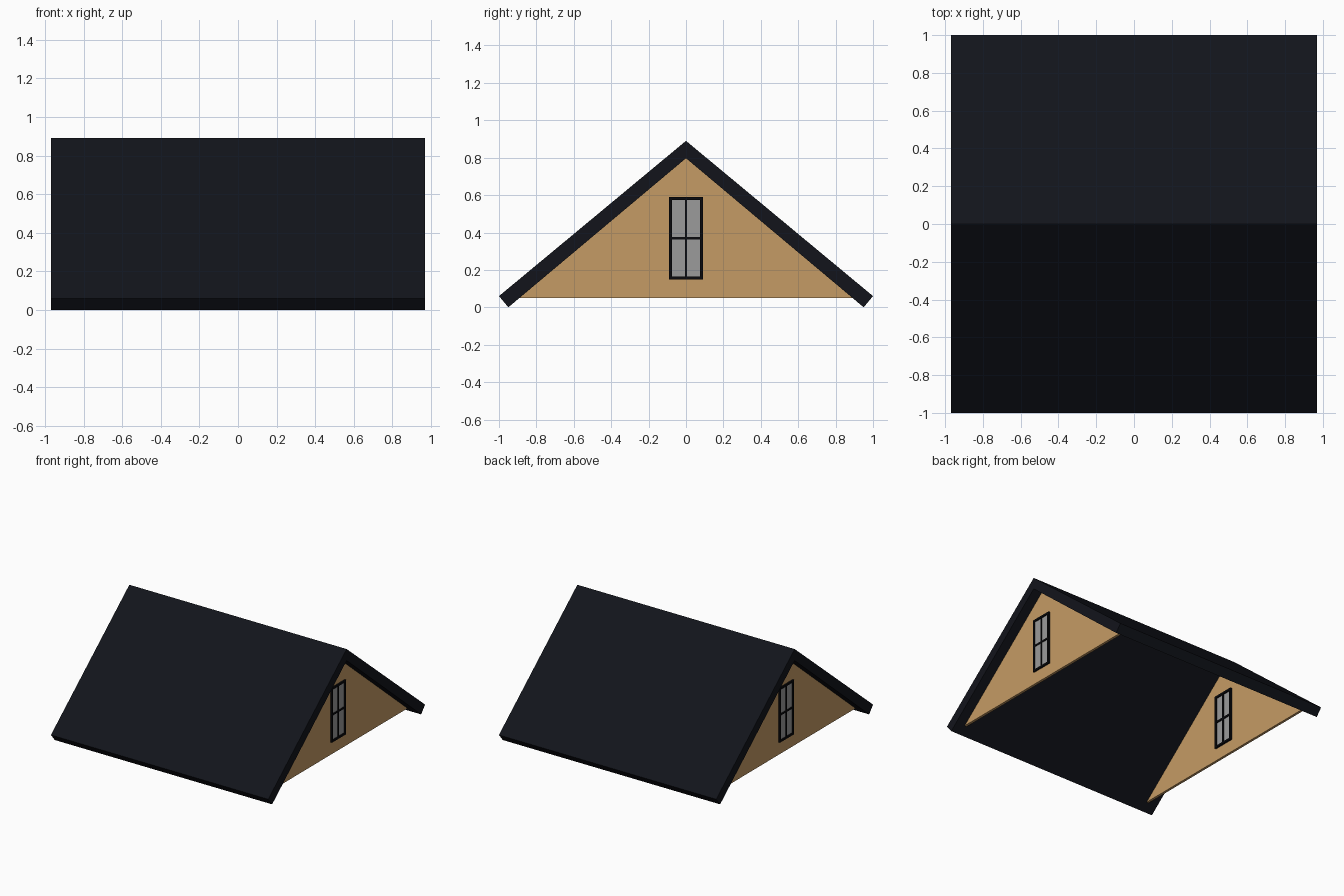
import bpy, bmesh
from mathutils import Vector

if "Cube" in bpy.data.objects:
    bpy.data.objects.remove(bpy.data.objects["Cube"])


def material(name, rgb):
    m = bpy.data.materials.new(name)
    m.diffuse_color = (*rgb, 1)
    m.use_nodes = True
    m.node_tree.nodes["Principled BSDF"].inputs["Base Color"].default_value = m.diffuse_color
    return m


ROOF = material("roof_dark", (0.006, 0.007, 0.011))
WOOD = material("wall_tan", (0.56, 0.33, 0.13))
FRAME = material("frame_black", (0.003, 0.003, 0.004))
GLASS = material("glass_grey", (0.33, 0.33, 0.33))


def finish(bm, name, mat):
    bmesh.ops.recalc_face_normals(bm, faces=bm.faces)
    mesh = bpy.data.meshes.new(name)
    bm.to_mesh(mesh)
    bm.free()
    mesh.materials.append(mat)
    obj = bpy.data.objects.new(name, mesh)
    bpy.context.collection.objects.link(obj)
    return obj


def prism(name, profile, x0, x1, mat):
    """Extrude a YZ profile along x."""
    bm = bmesh.new()
    face = bm.faces.new([bm.verts.new((x0, y, z)) for y, z in profile])
    ext = bmesh.ops.extrude_face_region(bm, geom=[face])
    verts = [v for v in ext["geom"] if isinstance(v, bmesh.types.BMVert)]
    bmesh.ops.translate(bm, verts=verts, vec=Vector((x1 - x0, 0, 0)))
    return finish(bm, name, mat)


def boxes(name, rects, x0, x1, mat):
    """Join several YZ rectangles (y0, y1, z0, z1) of equal depth."""
    bm = bmesh.new()
    for y0, y1, z0, z1 in rects:
        vs = bmesh.ops.create_cube(bm, size=1)["verts"]
        bmesh.ops.scale(bm, verts=vs, vec=(abs(x1 - x0), y1 - y0, z1 - z0))
        bmesh.ops.translate(bm, verts=vs,
                            vec=((x0 + x1) / 2, (y0 + y1) / 2, (z0 + z1) / 2))
    return finish(bm, name, mat)


# Gabled roof slab
prism("roof", [(0, 0.89), (1, 0.06), (0.95, 0), (0, 0.797),
               (-0.95, 0), (-1, 0.06)], -0.97, 0.97, ROOF)

# Window layout
W, Z0, Z1, T = 0.09, 0.15, 0.59, 0.016
ZM = (Z0 + Z1) / 2
frame_rects = [(-W, -W + T, Z0, Z1), (W - T, W, Z0, Z1),
               (-W + T, W - T, Z0, Z0 + T), (-W + T, W - T, Z1 - T, Z1)]
bar_rects = [(-0.006, 0.006, Z0 + T, Z1 - T),
             (-W + T, -0.006, ZM - 0.007, ZM + 0.007),
             (0.006, W - T, ZM - 0.007, ZM + 0.007)]

# Gable wall and window at each end
for side, s in (("right", 1), ("left", -1)):
    prism(f"{side}_gable_wall", [(0, 0.80), (0.893, 0.05), (-0.893, 0.05)],
          s * 0.87, s * 0.89, WOOD)
    boxes(f"{side}_window_frame", frame_rects, s * 0.855, s * 0.902, FRAME)
    boxes(f"{side}_window_bars", bar_rects, s * 0.858, s * 0.899, FRAME)
    boxes(f"{side}_window_glass", [(-W + T, W - T, Z0 + T, Z1 - T)],
          s * 0.867, s * 0.893, GLASS)
